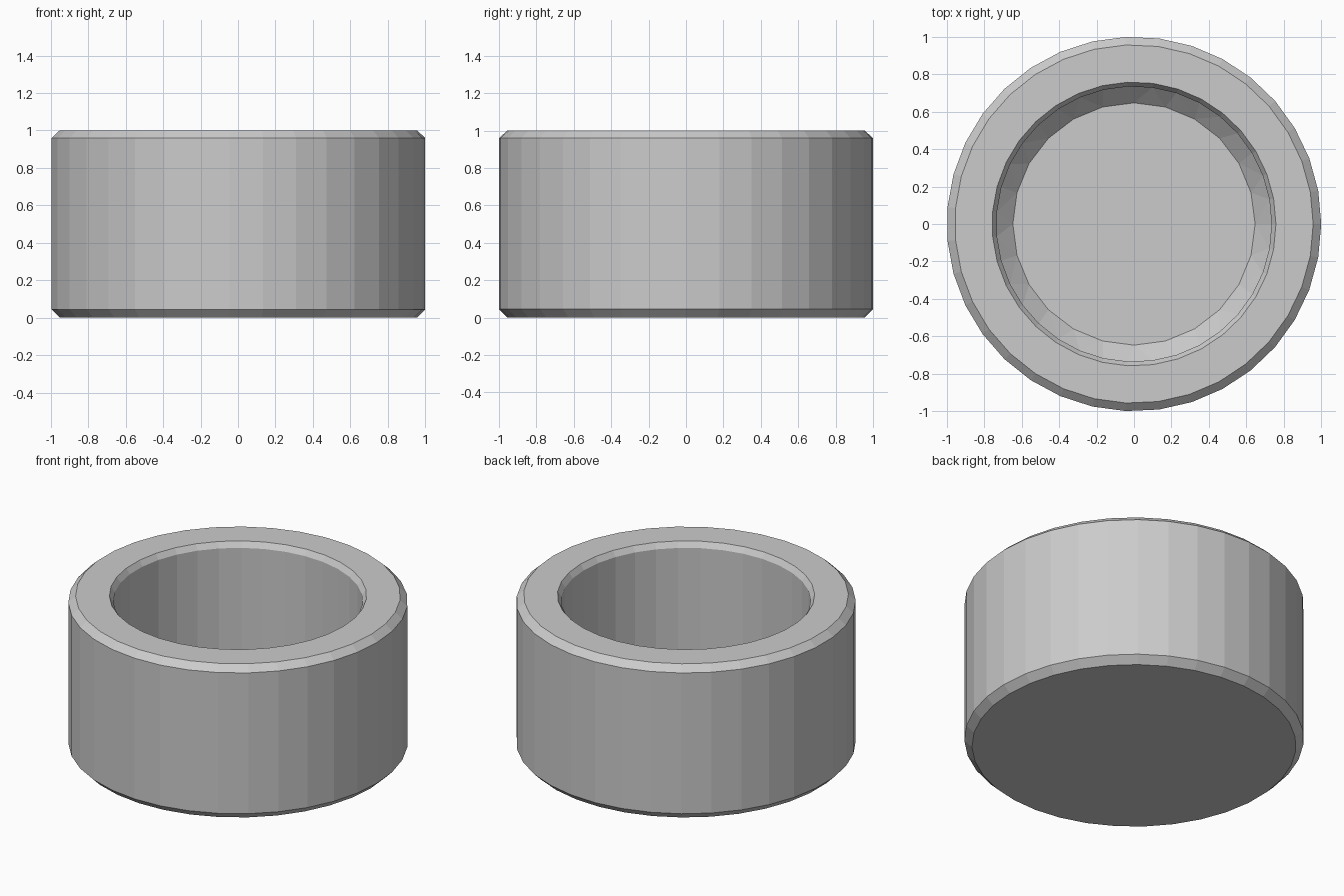
import bpy, bmesh, math

if "Cube" in bpy.data.objects:
    bpy.data.objects.remove(bpy.data.objects["Cube"])

bm = bmesh.new()

def ring(radius, z, sides):
    """Closed loop of edges; the first corner sits on +x."""
    vs = [bm.verts.new((radius * math.cos(2 * math.pi * i / sides),
                        radius * math.sin(2 * math.pi * i / sides), z))
          for i in range(sides)]
    return [bm.edges.new((vs[i], vs[(i + 1) % sides])) for i in range(sides)]

def cap(edges):
    bmesh.ops.contextual_create(bm, geom=edges)

# chamfered outer wall, flat rim, chamfered mouth, straight cavity, sloped foot
profile = [(0.955, 0.0, 35), (1.0, 0.045, 35), (1.0, 0.96, 35), (0.957, 1.0, 35),
           (0.758, 1.0, 35), (0.735, 0.965, 35), (0.735, 0.24, 35), (0.647, 0.15, 24)]
rings = [ring(*p) for p in profile]
for a, b in zip(rings, rings[1:]):
    bmesh.ops.bridge_loops(bm, edges=a + b)

# underside and cavity floor
cap(rings[0])
cap(rings[-1])
bmesh.ops.recalc_face_normals(bm, faces=bm.faces)

mesh = bpy.data.meshes.new("round_cup")
bm.to_mesh(mesh)
bm.free()
cup = bpy.data.objects.new("round_cup", mesh)
bpy.context.collection.objects.link(cup)
